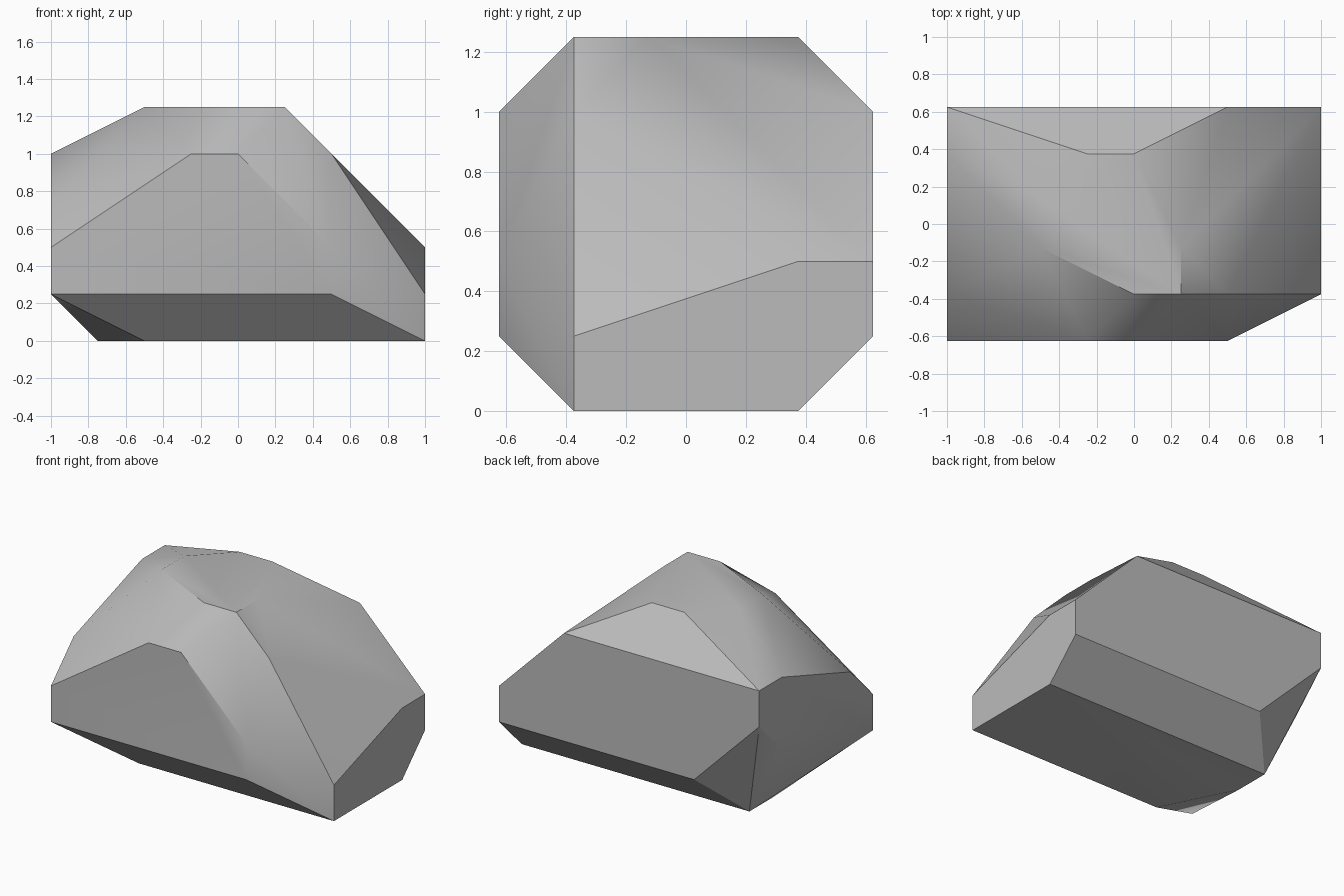
import bpy
import bmesh
import math

cube = bpy.data.objects.get("Cube")
if cube:
    bpy.data.objects.remove(cube, do_unlink=True)

UNIT = 0.25  # the boulder is chiselled on a quarter-unit grid

# Cross-sections from front to back: depth, then (x, z) corners in grid steps
SECTIONS = [
    (-2.5, [(-4, 1), (-4, 2), (-1, 4), (0, 4), (2, 2), (2, 1)]),
    (-1.5, [(-2, 0), (4, 0), (4, 1), (2, 4), (1, 5), (0, 5), (-4, 3)]),
    (-0.5, [(-2, 5), (1, 5)]),
    (0.5, [(-3, 0), (-2, 5)]),
    (1.5, [(-3, 0), (4, 0), (4, 2), (0, 5), (-1, 5), (-4, 4), (-4, 2)]),
    (2.5, [(-2, 1), (4, 1), (4, 2), (2, 4), (-4, 4), (-4, 3)]),
]


def make_material(name, color):
    mat = bpy.data.materials.new(name)
    mat.use_nodes = True
    mat.diffuse_color = color
    for node in mat.node_tree.nodes:
        if node.type == 'BSDF_PRINCIPLED':
            node.inputs["Base Color"].default_value = color
    return mat


def make_boulder(name, sections, material):
    bm = bmesh.new()
    for depth, corners in sections:
        for x, z in corners:
            bm.verts.new((x * UNIT, depth * UNIT, z * UNIT))

    # Wrap the sections in a convex skin and drop anything left inside
    hull = bmesh.ops.convex_hull(bm, input=bm.verts[:])
    loose = set(hull["geom_interior"]) | set(hull["geom_unused"])
    inside = [g for g in loose if isinstance(g, bmesh.types.BMVert)]
    bmesh.ops.delete(bm, geom=inside, context='VERTS')

    # Merge coplanar triangles into clean chiselled facets
    bmesh.ops.dissolve_limit(bm, angle_limit=math.radians(0.5),
                             verts=bm.verts[:], edges=bm.edges[:])
    bmesh.ops.recalc_face_normals(bm, faces=bm.faces[:])

    mesh = bpy.data.meshes.new(name)
    bm.to_mesh(mesh)
    bm.free()
    mesh.materials.append(material)
    obj = bpy.data.objects.new(name, mesh)
    bpy.context.collection.objects.link(obj)
    return obj


stone = make_material("stone_grey", (0.5, 0.5, 0.5, 1.0))
boulder = make_boulder("boulder", SECTIONS, stone)

# Soften shallow facets, keep steep edges crisp
bpy.ops.object.select_all(action='DESELECT')
boulder.select_set(True)
bpy.context.view_layer.objects.active = boulder
bpy.ops.object.shade_smooth_by_angle(angle=math.radians(30))
